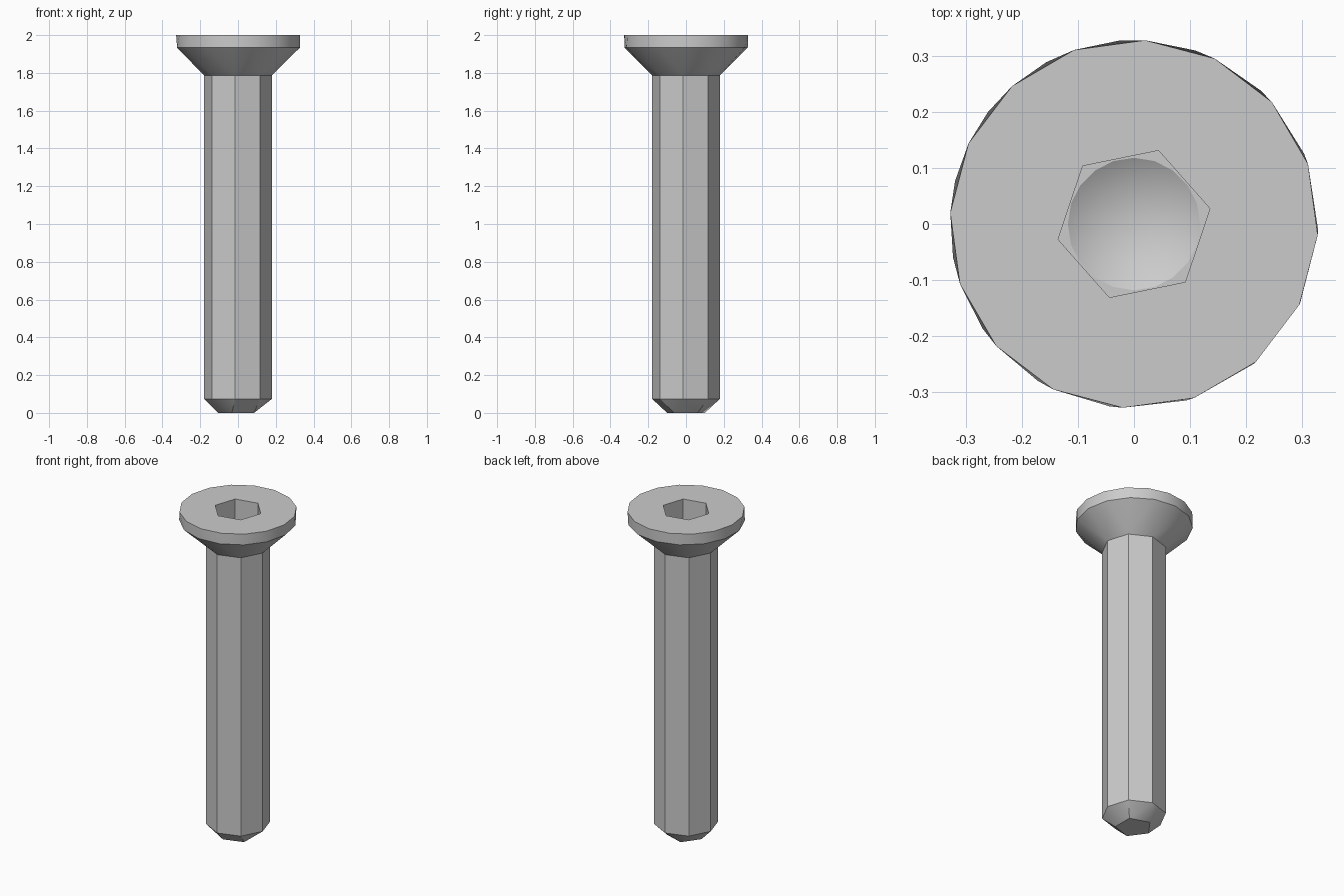
import bpy, bmesh, math
from mathutils import Vector

cube = bpy.data.objects.get("Cube")
if cube:
    bpy.data.objects.remove(cube, do_unlink=True)

# One plain grey metal
steel = bpy.data.materials.new("grey steel")
steel.use_nodes = True
GREY = (0.6, 0.6, 0.6, 1.0)
steel.diffuse_color = GREY
steel.node_tree.nodes["Principled BSDF"].inputs["Base Color"].default_value = GREY


def add_ring(bm, sides, radius, z, phase):
    """Regular polygon of vertices, starting at phase degrees."""
    angles = [math.radians(phase) + math.tau * i / sides for i in range(sides)]
    return [bm.verts.new((radius * math.cos(a), radius * math.sin(a), z)) for a in angles]


def edges_to_apex(bm, ring, other):
    """Join every edge of ring to the vertex of other lying furthest along its normal."""
    for a, b in zip(ring, ring[1:] + ring[:1]):
        out = Vector((a.co.x + b.co.x, a.co.y + b.co.y, 0))
        bm.faces.new((a, b, max(other, key=lambda v: v.co.dot(out))))


def bridge(bm, low, high, aligned):
    if aligned:
        n = len(low)
        for i in range(n):
            j = (i + 1) % n
            bm.faces.new((low[i], low[j], high[j], high[i]))
    else:
        edges_to_apex(bm, low, high)
        edges_to_apex(bm, high, low)


def build(name, specs, cap_start=False, tip_z=None):
    """Skin a stack of rings (sides, radius, z, phase); end in a flat cap or a cone tip."""
    bm = bmesh.new()
    rings = [add_ring(bm, *s) for s in specs]
    for i in range(len(specs) - 1):
        aligned = specs[i][0] == specs[i + 1][0] and specs[i][3] == specs[i + 1][3]
        bridge(bm, rings[i], rings[i + 1], aligned)
    if cap_start:
        bm.faces.new(rings[0])
    if tip_z is not None:
        tip = bm.verts.new((0, 0, tip_z))
        last = rings[-1]
        for a, b in zip(last, last[1:] + last[:1]):
            bm.faces.new((a, b, tip))
    bmesh.ops.recalc_face_normals(bm, faces=bm.faces)
    mesh = bpy.data.meshes.new(name)
    bm.to_mesh(mesh)
    bm.free()
    mesh.materials.append(steel)
    obj = bpy.data.objects.new(name, mesh)
    bpy.context.collection.objects.link(obj)
    bpy.ops.object.select_all(action='DESELECT')
    obj.select_set(True)
    bpy.context.view_layer.objects.active = obj
    bpy.ops.object.shade_smooth_by_angle(angle=math.radians(30))
    return obj


NECK = (8, 0.18, 1.786, -5)

# Eight-sided shank with a chamfered five-sided end
build("shank", [
    (5, 0.105, 0.0, 36),
    (8, 0.18, 0.074, -5),
    NECK,
], cap_start=True)

# Countersunk head: cone, rim, flat top, hexagonal socket, drilled cone floor
build("head", [
    NECK,
    (15, 0.328, 1.934, -1.5),
    (16, 0.328, 2.0, -3.5),
    (6, 0.138, 2.0, 11.5),
    (6, 0.138, 1.83, 11.5),
    (20, 0.118, 1.83, 0),
], tip_z=1.76)
